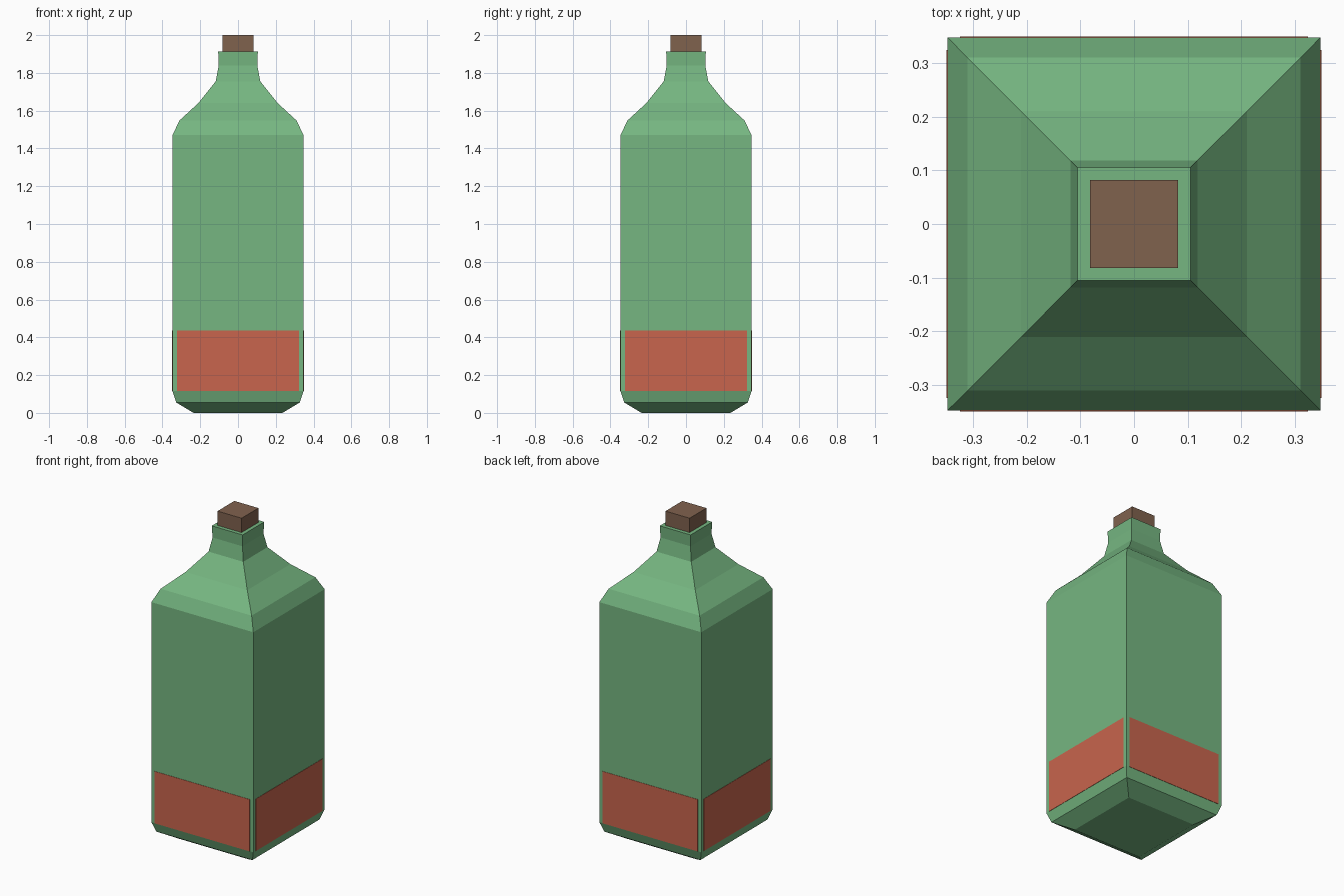
import bpy, bmesh, math
from mathutils import Matrix

if "Cube" in bpy.data.objects:
    bpy.data.objects.remove(bpy.data.objects["Cube"])


def material(name, rgb):
    m = bpy.data.materials.new(name)
    m.diffuse_color = (*rgb, 1)
    m.use_nodes = True
    m.node_tree.nodes["Principled BSDF"].inputs["Base Color"].default_value = m.diffuse_color
    return m


def finish(name, bm, mat):
    bmesh.ops.recalc_face_normals(bm, faces=bm.faces)
    mesh = bpy.data.meshes.new(name)
    bm.to_mesh(mesh)
    bm.free()
    mesh.materials.append(mat)
    obj = bpy.data.objects.new(name, mesh)
    bpy.context.collection.objects.link(obj)
    return obj


def square_loft(name, profile, mat):
    """Stack square rings given as (half width, height) and cap both ends."""
    bm = bmesh.new()
    rings = [[bm.verts.new((sx * r, sy * r, z))
              for sx, sy in ((-1, -1), (1, -1), (1, 1), (-1, 1))]
             for r, z in profile]
    for low, high in zip(rings, rings[1:]):
        for i in range(4):
            j = (i + 1) % 4
            bm.faces.new((low[i], low[j], high[j], high[i]))
    bm.faces.new(rings[0][::-1])
    bm.faces.new(rings[-1])
    return finish(name, bm, mat)


green = material("green_glass", (0.18, 0.47, 0.22))
red = material("label_red", (0.58, 0.13, 0.075))
brown = material("cork_brown", (0.216, 0.122, 0.076))

# Square bottle with chamfered base, sloping shoulders and a flared neck
HALF = 0.347
square_loft("bottle", [
    (0.235, 0.0), (0.327, 0.055), (HALF, 0.115), (HALF, 1.47),
    (0.31, 1.548), (0.21, 1.64), (0.118, 1.755), (0.102, 1.84),
    (0.105, 1.912)], green)

# Cork seated in the neck
square_loft("cork", [(0.082, 1.86), (0.082, 2.0)], brown)

# Thin label on each of the four sides
for i, side in enumerate(("front", "right", "back", "left")):
    bm = bmesh.new()
    bmesh.ops.create_cube(bm, size=1)
    place = (Matrix.Rotation(i * math.pi / 2, 4, 'Z')
             @ Matrix.Translation((0, -HALF, 0.275))
             @ Matrix.Diagonal((0.648, 0.004, 0.32, 1)))
    bmesh.ops.transform(bm, matrix=place, verts=bm.verts)
    finish(side + "_label", bm, red)
